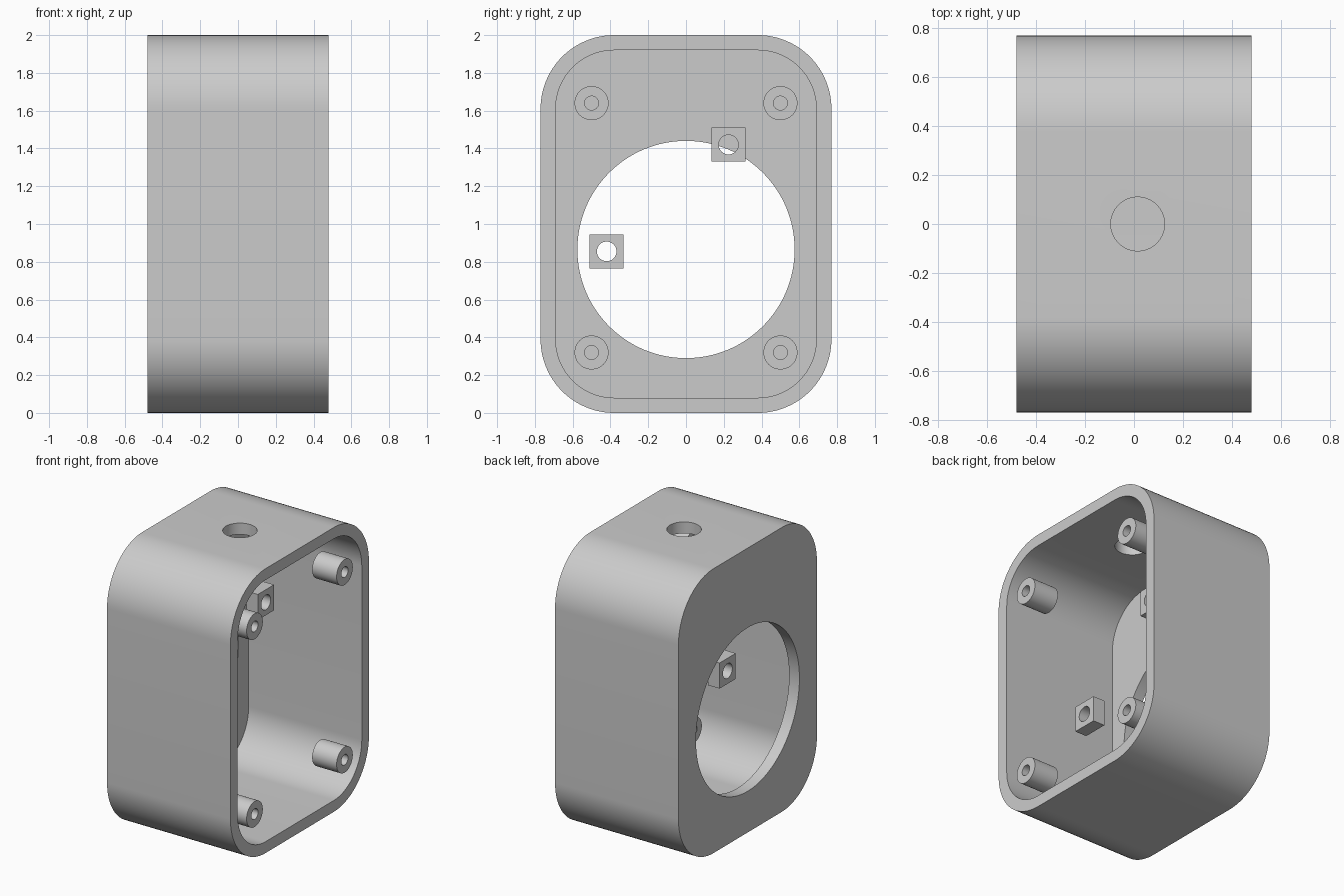
import bpy, bmesh
from math import cos, sin, pi, radians
from mathutils import Matrix

cube = bpy.data.objects.get("Cube")
if cube:
    bpy.data.objects.remove(cube, do_unlink=True)

grey = bpy.data.materials.new("plain_grey")
grey.use_nodes = True
colour = (0.6, 0.6, 0.6, 1)
grey.diffuse_color = colour
grey.node_tree.nodes["Principled BSDF"].inputs["Base Color"].default_value = colour


def circle(y, z, r, n=64):
    return [(y + r * cos(2 * pi * i / n), z + r * sin(2 * pi * i / n)) for i in range(n)]


def rounded_rect(half_y, half_z, r, z, n=24):
    points = []
    for q, (sy, sz) in enumerate([(1, 1), (-1, 1), (-1, -1), (1, -1)]):
        for i in range(n + 1):
            a = (q + i / n) * pi / 2
            points.append((sy * (half_y - r) + r * cos(a), z + sz * (half_z - r) + r * sin(a)))
    return points


def square(y, z, h):
    return [(y + h, z + h), (y - h, z + h), (y - h, z - h), (y + h, z - h)]


def prism(name, outline, x0, x1):
    """Extrude a (y, z) outline along x."""
    bm = bmesh.new()
    base = bm.faces.new([bm.verts.new((x0, y, z)) for y, z in outline])
    top = bmesh.ops.extrude_face_region(bm, geom=[base])["geom"]
    bmesh.ops.translate(bm, vec=(x1 - x0, 0, 0),
                        verts=[v for v in top if isinstance(v, bmesh.types.BMVert)])
    bmesh.ops.recalc_face_normals(bm, faces=bm.faces)
    mesh = bpy.data.meshes.new(name)
    bm.to_mesh(mesh)
    bm.free()
    mesh.materials.append(grey)
    obj = bpy.data.objects.new(name, mesh)
    bpy.context.collection.objects.link(obj)
    return obj


def finish(obj, cutters):
    """Cut the holes, then smooth the round surfaces."""
    bpy.ops.object.select_all(action="DESELECT")
    bpy.context.view_layer.objects.active = obj
    obj.select_set(True)
    for cutter in cutters:
        mod = obj.modifiers.new("cut", "BOOLEAN")
        mod.operation, mod.solver, mod.object = "DIFFERENCE", "EXACT", cutter
        cutter.hide_render = True
        bpy.ops.object.modifier_apply(modifier=mod.name)
        bpy.data.objects.remove(cutter, do_unlink=True)
    bpy.ops.object.shade_smooth_by_angle(angle=radians(30))


# Housing: rounded box open on one side, with a large window in its back plate
WIDTH, WALL = 0.48, 0.08
housing = prism("housing", rounded_rect(0.77, 1, 0.39, 1), -WIDTH, WIDTH)
cavity = prism("cavity_cutter", rounded_rect(0.77 - WALL, 1 - WALL, 0.31, 1), WALL - WIDTH, 1)
window = prism("window_cutter", circle(0, 0.865, 0.575, 128), -1, 0)
cable_hole = prism("cable_hole_cutter", circle(0, 0, 0.11), 1.8, 2.2)
# Turn the cable hole upright, through the top wall only
cable_hole.data.transform(Matrix.Translation((0.015, 0, 0)) @ Matrix.Rotation(-pi / 2, 4, "Y"))
finish(housing, [cavity, window, cable_hole])

# Screw bosses near the open rim, one per corner
for side, y in (("front", -0.5), ("back", 0.5)):
    for level, z in (("lower", 0.32), ("upper", 1.64)):
        boss = prism(f"{level}_{side}_boss", circle(y, z, 0.09), 0.29, WIDTH)
        finish(boss, [prism("boss_cutter", circle(y, z, 0.037, 32), 0, 1)])

# Small square mounting blocks with through holes
for name, y, z in (("upper_block", 0.225, 1.42), ("lower_block", -0.42, 0.855)):
    block = prism(name, square(y, z, 0.09), -0.03, 0.06)
    finish(block, [prism("block_cutter", circle(y, z, 0.052, 32), -1, 1)])
